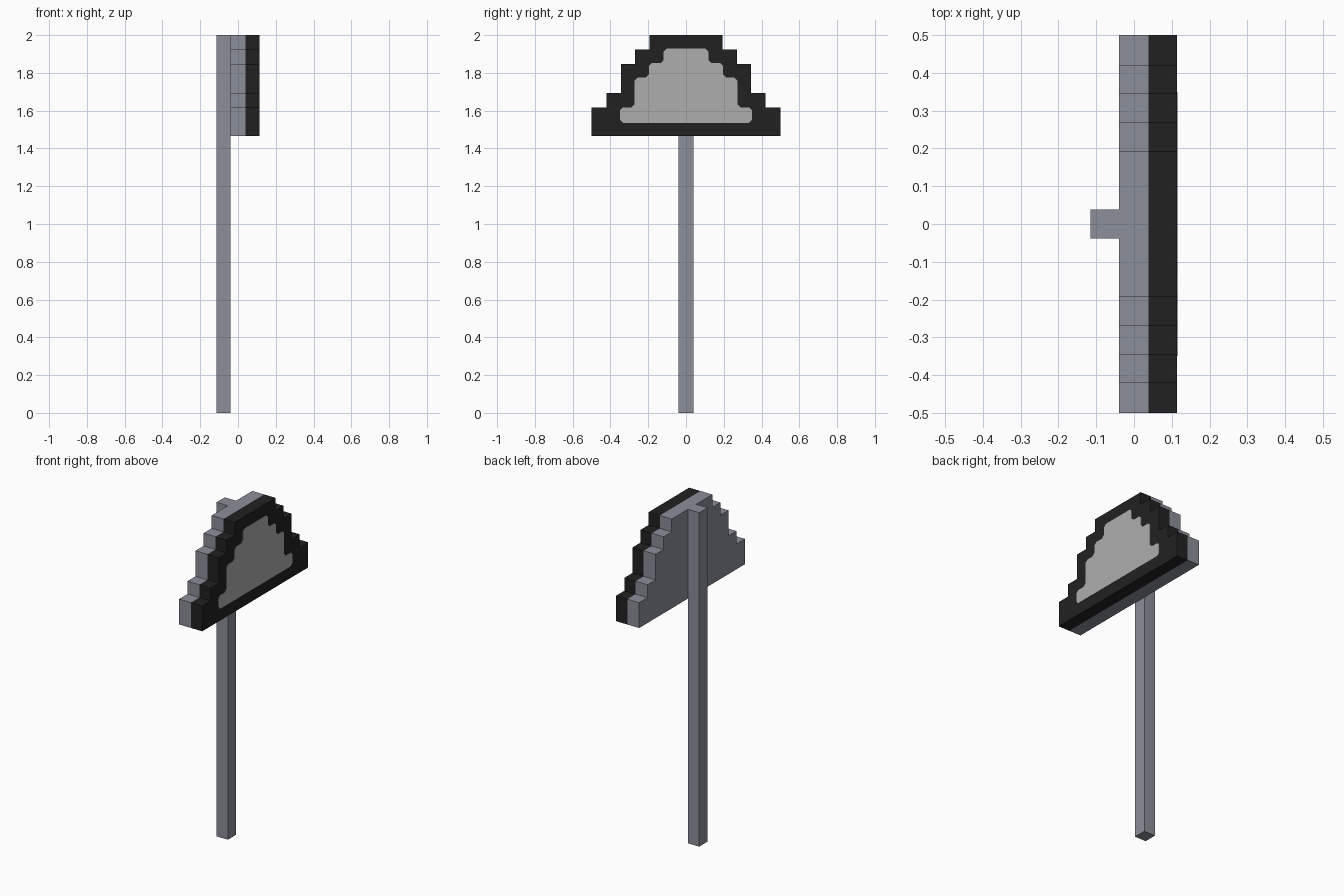
import bpy, bmesh
from mathutils import Vector

cube = bpy.data.objects.get("Cube")
if cube:
    bpy.data.objects.remove(cube, do_unlink=True)


def material(name, rgb):
    m = bpy.data.materials.new(name)
    m.use_nodes = True
    m.diffuse_color = (*rgb, 1)
    bsdf = next(n for n in m.node_tree.nodes if n.type == 'BSDF_PRINCIPLED')
    bsdf.inputs["Base Color"].default_value = (*rgb, 1)
    bsdf.inputs["Roughness"].default_value = 0.8
    return m


steel = material("steel grey", (0.263, 0.271, 0.319))
black = material("black", (0.0155, 0.0155, 0.0155))
pale = material("pale grey", (0.423, 0.423, 0.423))


def stepped_outline(bottom, tiers):
    """Symmetric (y, z) staircase outline from (half width, top z) tiers."""
    side, z = [], bottom
    for half, top in tiers:
        side += [(half, z), (half, top)]
        z = top
    return side + [(-y, z) for y, z in reversed(side)]


def clip_corners(points, cut):
    """Replace every corner by a small diagonal."""
    pts = [Vector(p) for p in points]
    out = []
    for i, p in enumerate(pts):
        for q in (pts[i - 1], pts[(i + 1) % len(pts)]):
            out.append(p + (q - p).normalized() * cut)
    return out


def slab(name, outline, x0, x1, mat):
    """Extrude a (y, z) outline along x."""
    bm = bmesh.new()
    face = bm.faces.new([bm.verts.new((x0, y, z)) for y, z in outline])
    ext = bmesh.ops.extrude_face_region(bm, geom=[face], use_keep_orig=True)
    verts = [g for g in ext["geom"] if isinstance(g, bmesh.types.BMVert)]
    bmesh.ops.translate(bm, verts=verts, vec=(x1 - x0, 0, 0))
    bmesh.ops.recalc_face_normals(bm, faces=bm.faces)
    mesh = bpy.data.meshes.new(name)
    bm.to_mesh(mesh)
    bm.free()
    mesh.materials.append(mat)
    obj = bpy.data.objects.new(name, mesh)
    bpy.context.collection.objects.link(obj)
    return obj


# Stepped sign board: grey backing and black front
board = stepped_outline(1.465, [(0.5, 1.617), (0.421, 1.694), (0.345, 1.847),
                                (0.269, 1.923), (0.192, 2.0)])
slab("board_backing", board, -0.04, 0.039, steel)
slab("board_front", board, 0.039, 0.1135, black)

# Pale panel with clipped corners on the front of the board
panel = stepped_outline(1.536, [(0.35, 1.618), (0.273, 1.775),
                                (0.197, 1.852), (0.118, 1.93)])
slab("pale_panel", clip_corners(panel, 0.016), 0.1125, 0.115, pale)

# Square post behind the board
post = stepped_outline(0.0, [(0.039, 2.0)])
slab("post", post, -0.115, -0.04, steel)
